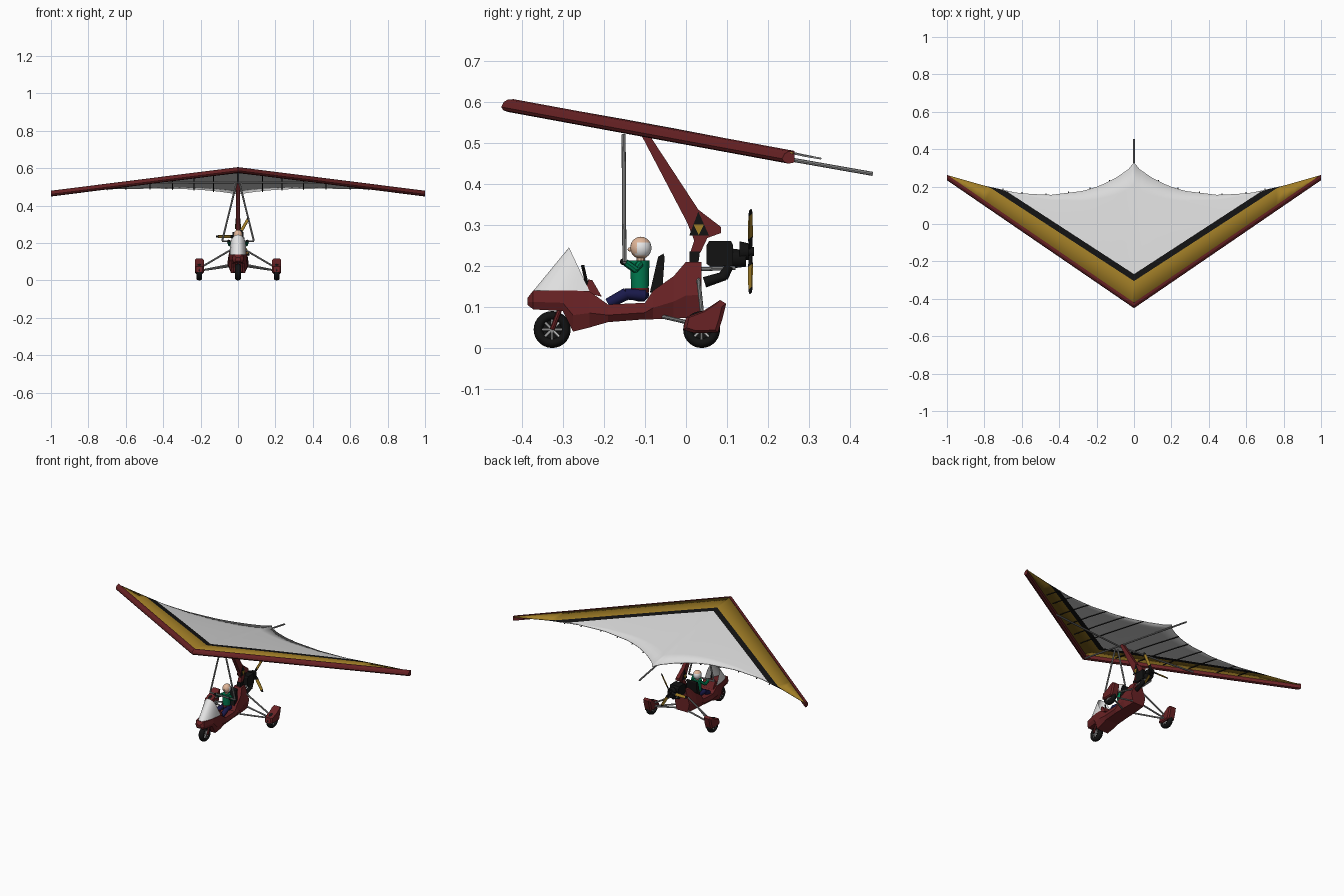
import bpy, bmesh, math
from mathutils import Vector, Matrix

cube = bpy.data.objects.get("Cube")
if cube:
    bpy.data.objects.remove(cube, do_unlink=True)


def material(name, r, g, b):
    m = bpy.data.materials.new(name)
    m.use_nodes = True
    m.diffuse_color = (r, g, b, 1)
    m.node_tree.nodes["Principled BSDF"].inputs["Base Color"].default_value = (r, g, b, 1)
    return m


RED = material("dark red paint", 0.14, 0.016, 0.018)
YELLOW = material("mustard yellow", 0.36, 0.21, 0.02)
BLACK = material("black", 0.006, 0.006, 0.006)
WHITE = material("white", 0.8, 0.8, 0.8)
SAIL = material("sail grey", 0.7, 0.7, 0.7)
METAL = material("metal grey", 0.28, 0.28, 0.28)
GREEN = material("shirt green", 0.0, 0.2, 0.08)
NAVY = material("trouser navy", 0.01, 0.01, 0.07)
SKIN = material("skin", 0.75, 0.47, 0.32)


def finish(name, bm, mats, rule=None, smooth=None):
    bmesh.ops.recalc_face_normals(bm, faces=bm.faces)
    if rule:
        for f in bm.faces:
            f.material_index = rule(f.calc_center_median())
    me = bpy.data.meshes.new(name)
    bm.to_mesh(me)
    bm.free()
    for m in mats if isinstance(mats, list) else [mats]:
        me.materials.append(m)
    if smooth:
        me.shade_smooth()
        me.set_sharp_from_angle(angle=math.radians(smooth))
    ob = bpy.data.objects.new(name, me)
    bpy.context.collection.objects.link(ob)
    return ob


def loft(name, rings, mats, rule=None, smooth=None, closed=True):
    bm = bmesh.new()
    rows = [[bm.verts.new(p) for p in ring] for ring in rings]
    n = len(rows[0])
    for a, b in zip(rows, rows[1:]):
        for i in range(n if closed else n - 1):
            j = (i + 1) % n
            bm.faces.new((a[i], a[j], b[j], b[i]))
    if closed:
        bm.faces.new(rows[0])
        bm.faces.new(rows[-1])
    return finish(name, bm, mats, rule, smooth)


def prism(name, profile, x0, x1, mat):
    return loft(name, [[(x, y, z) for y, z in profile] for x in (x0, x1)], mat)


def tubes(name, pairs, r, mat, r2=None, seg=8):
    bm = bmesh.new()
    for a, b in pairs:
        a, b = Vector(a), Vector(b)
        d = b - a
        mtx = Matrix.Translation((a + b) / 2) @ d.to_track_quat("Z", "Y").to_matrix().to_4x4()
        bmesh.ops.create_cone(bm, cap_ends=True, segments=seg, radius1=r,
                              radius2=r2 or r, depth=d.length, matrix=mtx)
    return finish(name, bm, mat, smooth=40)


def ball(name, loc, scale, mats, rule=None):
    bm = bmesh.new()
    mtx = Matrix.Translation(loc) @ Matrix.Diagonal((*scale, 1))
    bmesh.ops.create_uvsphere(bm, u_segments=16, v_segments=12, radius=1, matrix=mtx)
    return finish(name, bm, mats, rule, 60)


# Wing leading edge: one swept section per station
edge_profile = [(0, .012), (.006, .024), (.016, .03), (.03, .031), (.03, .003), (.016, 0), (.005, .004)]
loft("wing_leading_edge",
     [[(x, -.45 + .684 * abs(x) + dy, .575 - .126 * abs(x) + dz) for dy, dz in edge_profile]
      for x in (-1, 0, 1)], RED)

# Sail: colour bands follow the leading edge, scalloped trailing edge
TRAIL = [(0, .33, .463), (.03, .293, .469), (.1, .245, .479), (.18, .205, .487), (.27, .177, .492),
         (.45, .155, .495), (.62, .165, .493), (.8, .205, .488), (1, .262, .476)]


def trail(x):
    x = min(abs(x), 1)
    for a, b in zip(TRAIL, TRAIL[1:]):
        if x <= b[0]:
            t = (x - a[0]) / (b[0] - a[0])
            return a[1] + t * (b[1] - a[1]), a[2] + t * (b[2] - a[2])


def sail_point(x, y):
    ax = abs(x)
    lead, (ty, tz) = -.425 + .68 * ax, trail(x)
    t = max(0, min(1, (y - lead) / max(ty - lead, .001)))
    lz = .604 - .126 * ax
    return Vector((x, y, lz + t * (tz - lz) + .02 * (1 - ax) * t * (1 - t)))


stations = sorted({s * x for s in (-1, 1) for x in [i / 25 for i in range(26)] + [.01, .03, .1]})
bm = bmesh.new()
rows = []
for x in stations:
    ty = trail(x)[0]
    lead = -.425 + .68 * abs(x)
    yel = min(-.305 + .65 * abs(x), ty)
    blk = min(-.268 + .65 * abs(x), ty)
    ys = [lead, yel, blk] + [blk + (ty - blk) * k / 5 for k in range(1, 6)]
    rows.append([bm.verts.new(sail_point(x, y)) for y in ys])
for a, b in zip(rows, rows[1:]):
    for i in range(len(a) - 1):
        bm.faces.new((a[i], b[i], b[i + 1], a[i + 1])).material_index = (0, 1)[i] if i < 2 else 2
bmesh.ops.remove_doubles(bm, verts=bm.verts, dist=.0004)
sail = finish("sail", bm, [YELLOW, BLACK, SAIL], smooth=40)
thick = sail.modifiers.new("cloth", "SOLIDIFY")
thick.thickness = .004

# Battens, keel and cross bars under the sail
drop = Vector((0, 0, -.006))
battens = []
for s in (-1, 1):
    for x in (.13, .235, .35, .47, .6, .7):
        ys = [-.40 + .68 * x, -.12 + .38 * x, trail(x)[0] + .006]
        pts = [sail_point(s * x, y) + drop for y in ys]
        battens += list(zip(pts, pts[1:]))
tubes("battens", battens, .003, BLACK, seg=6)
tubes("keel_tube", [((0, -.42, .578), (0, .455, .424))], .005, METAL)
tubes("cross_bars", [((0, -.13, .525), (s * .5, -.08, .522)) for s in (-1, 1)], .005, METAL)

# Control frame
corners = [(s * .085, -.15, .21) for s in (-1, 1)]
tubes("control_frame", [((c[0] * .1, -.152, .52), c) for c in corners] + [tuple(corners)], .005, METAL)

# Mast with its triangular badge
prism("mast", [(-.107, .515), (-.09, .52), (.03, .337), (.085, .295), (.085, .28),
               (.052, .268), (.035, .232), (.01, .232), (.02, .262), (.003, .305)], -.011, .011, RED)
prism("mast_socket", [(.008, .235), (.034, .235), (.03, .205), (.008, .205)], -.013, .013, BLACK)
for s in (-1, 1):
    prism("badge", [(.008, .274), (.056, .274), (.03, .332)], s * .011, s * .014, BLACK)
    prism("badge_centre", [(.018, .301), (.044, .301), (.031, .275)], s * .014, s * .016, YELLOW)

# Body pod: y, bottom, top, half width, top half width
BODY = [(-.386, .105, .122, .014, .01), (-.372, .094, .14, .03, .026), (-.30, .09, .14, .045, .042),
        (-.275, .04, .14, .05, .046), (-.235, .05, .138, .055, .048), (-.19, .063, .106, .056, .05),
        (-.10, .07, .11, .056, .05), (-.08, .07, .14, .056, .048), (-.03, .072, .175, .054, .04),
        (0, .073, .21, .052, .026), (.038, .076, .21, .05, .024)]
loft("body_pod", [[(-.75 * w, y, b), (.75 * w, y, b), (w, y, b + .4 * (t - b)), (tw, y, t),
                   (-tw, y, t), (-w, y, b + .4 * (t - b))] for y, b, t, w, tw in BODY], RED)
prism("dashboard", [(-.245, .135), (-.238, .167), (-.228, .165), (-.205, .125)], -.04, .04, RED)
tubes("dash_post", [((0, -.24, .15), (0, -.252, .202))], .004, BLACK)

# Windshield: open peaked shell
base, rim = [], []
for i in range(17):
    a = math.pi * (i / 16 - .5)
    c, s = max(math.cos(a), 0), math.sin(a)
    base.append((.045 * s, -.235 - .137 * c, .139))
    rim.append((.043 * s, -.235 - .05 * math.sqrt(c), .139 + .106 * math.sqrt(c)))
loft("windshield", [base, rim], WHITE, smooth=35, closed=False)


# Wheels
def wheel(name, x, y):
    bpy.ops.mesh.primitive_torus_add(major_segments=28, minor_segments=10, major_radius=.033,
                                     minor_radius=.012, location=(x, y, .045),
                                     rotation=(0, math.pi / 2, 0))
    tyre = bpy.context.object
    tyre.name = name + "_tyre"
    tyre.scale.z = 1.35
    tyre.data.materials.append(BLACK)
    tyre.data.shade_smooth()
    tubes(name + "_disc", [((x - .006, y, .045), (x + .006, y, .045))], .026, BLACK, seg=20)
    tubes(name + "_hub", [((x - .015, y, .045), (x + .015, y, .045))], .007, METAL, seg=12)
    spokes = []
    for s in (-1, 1):
        for k in range(8):
            a = k * math.pi / 4
            spokes.append(((x + s * .01, y, .045),
                           (x + s * .009, y + .024 * math.cos(a), .045 + .024 * math.sin(a))))
    tubes(name + "_spokes", spokes, .003, WHITE, seg=6)


wheel("front_wheel", 0, -.326)
tubes("front_fork", [((s * .021, -.326, .045), (s * .019, -.305, .1)) for s in (-1, 1)], .006, RED)
for s, side in ((1, "left"), (-1, "right")):
    wheel(side + "_rear_wheel", s * .207, .038)
    # Tapered fairing over each rear wheel
    fairing = [(-.007, .045), (.0, .075), (.045, .092), (.083, .117), (.098, .108),
               (.088, .068), (.078, .038), (.02, .036)]
    loft(side + "_wheel_fairing",
         [[(s * .207 + o, .04 + (y - .04) * k, .07 + (z - .07) * k) for y, z in fairing]
          for o, k in ((-.024, .82), (-.017, 1), (.017, 1), (.024, .82))], RED)
tubes("rear_struts", [p for s in (-1, 1) for p in (
    ((s * .19, .035, .055), (s * .04, -.055, .076)), ((s * .19, .04, .055), (s * .04, .035, .085)),
    ((s * .19, .04, .075), (s * .028, .03, .17)))], .005, METAL)

# Engine, exhaust and gearbox
prism("engine_block", [(.05, .205), (.05, .25), (.056, .26), (.11, .26), (.115, .25), (.115, .2), (.06, .198)],
      -.03, .03, BLACK)
tubes("gearbox", [((0, .105, .218), (0, .146, .218)), ((0, .13, .235), (0, .152, .235))], .025, BLACK, .02, 14)
tubes("engine_mount", [((s * .018, .03, .192), (s * .018, .12, .195)) for s in (-1, 1)], .005, METAL)
tubes("exhaust", [((.02, .105, .2), (.02, .09, .172)), ((.02, .095, .176), (.02, .045, .16))],
      .011, BLACK, .013, 10)

# Three-bladed propeller
hub = Vector((0, .157, .235))
for k in range(3):
    a = math.pi / 3 + k * math.tau / 3
    d = Vector((math.cos(a), 0, math.sin(a)))
    side = d.cross(Vector((0, 1, 0)))
    rings = []
    for r, w in ((.0, .005), (.04, .009), (.104, .008), (.117, .004)):
        chord = (side * .85 + Vector((0, .5, 0))) * w
        flat = chord.cross(d).normalized() * .0015
        rings.append([hub + d * r + c for c in (chord + flat, flat - chord, -chord - flat, chord - flat)])
    loft("propeller_blade", rings, [BLACK, YELLOW], lambda c: int(.03 < (c - hub).length < .108))
tubes("propeller_hub", [((0, .145, .235), (0, .166, .235))], .011, BLACK, seg=12)

# Seat
prism("seat_back", [(-.088, .135), (-.068, .222), (-.055, .23), (-.052, .222), (-.058, .135)], -.035, .035, BLACK)

# Pilot
ball("pilot_head", (0, -.11, .244), (.024, .026, .027), [SKIN, WHITE],
     lambda c: int(c.y > -.122 and .224 < c.z < .257))
ball("pilot_nose", (0, -.137, .24), (.005, .005, .005), SKIN)
tubes("pilot_neck", [((0, -.11, .205), (0, -.11, .23))], .01, SKIN)
tubes("pilot_torso", [((0, -.112, .14), (0, -.113, .213))], .021, GREEN, .024, 12)
tubes("pilot_belt", [((0, -.112, .135), (0, -.112, .146))], .0225, RED, seg=12)
for s in (-1, 1):
    tubes("pilot_arm", [((s * .024, -.112, .205), (s * .044, -.125, .19)),
                        ((s * .044, -.122, .19), (s * .05, -.147, .208))], .009, GREEN)
    ball("pilot_hand", (s * .05, -.153, .21), (.008, .008, .008), BLACK)
    tubes("pilot_leg", [((s * .014, -.1, .128), (s * .022, -.15, .132)),
                        ((s * .022, -.145, .132), (s * .022, -.19, .108))], .015, NAVY, .013, 10)
ball("pilot_hips", (0, -.112, .13), (.027, .022, .017), NAVY)
